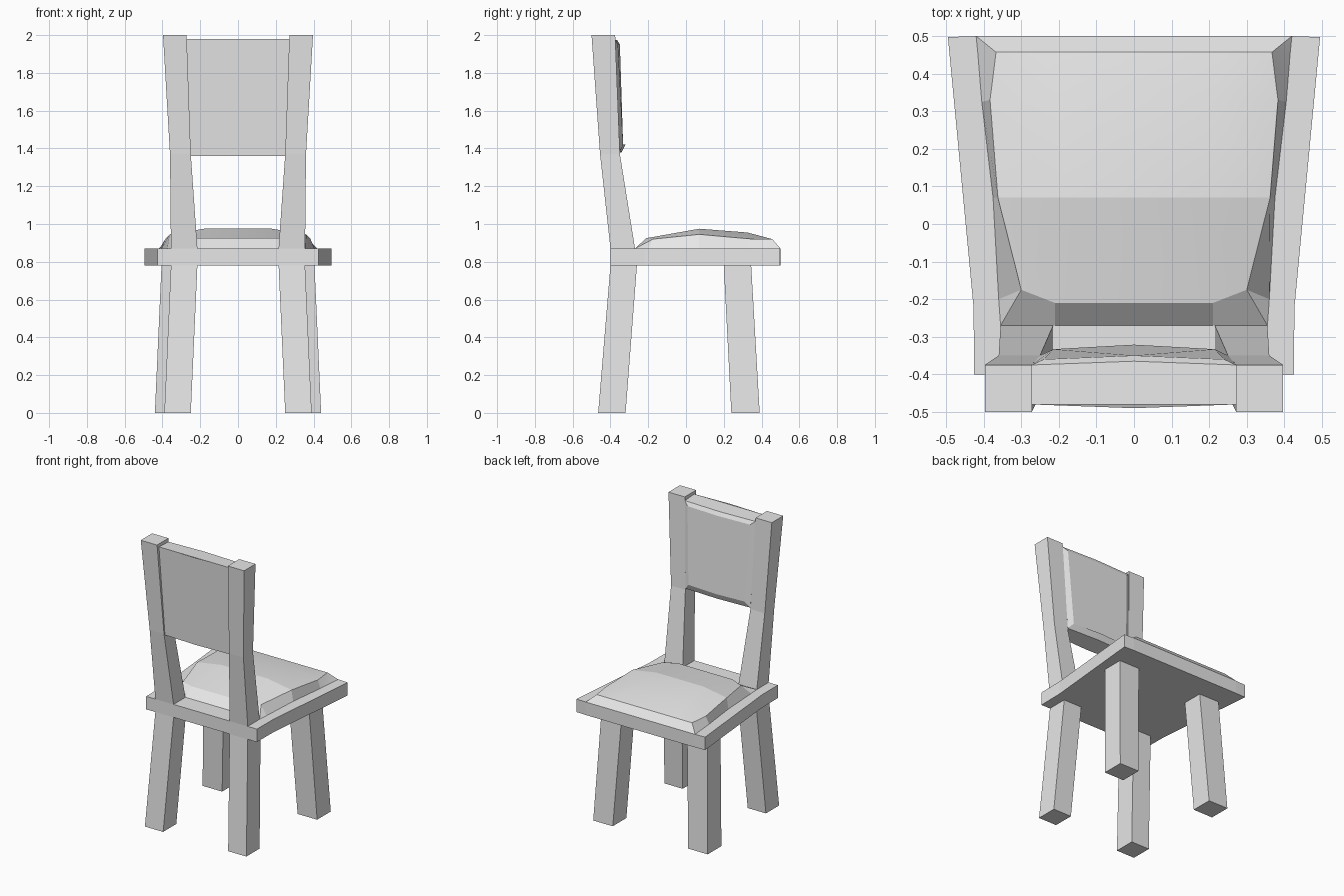
import bpy
import bmesh

cube = bpy.data.objects.get("Cube")
if cube:
    bpy.data.objects.remove(cube, do_unlink=True)

grey = bpy.data.materials.new("plain grey")
grey.use_nodes = True
colour = (0.8, 0.8, 0.8, 1)
grey.diffuse_color = colour
grey.node_tree.nodes["Principled BSDF"].inputs["Base Color"].default_value = colour


def loft(name, rings, smooth=None):
    """Skin a list of equal closed rings and cap both ends."""
    bm = bmesh.new()
    loops = [[bm.verts.new(p) for p in ring] for ring in rings]
    n = len(loops[0])
    for low, high in zip(loops, loops[1:]):
        for i in range(n):
            j = (i + 1) % n
            bm.faces.new((low[i], low[j], high[j], high[i]))
    bm.faces.new(loops[0][::-1])
    bm.faces.new(loops[-1])
    return finish(name, bm, smooth)


def finish(name, bm, smooth=None):
    bmesh.ops.recalc_face_normals(bm, faces=bm.faces)
    mesh = bpy.data.meshes.new(name)
    bm.to_mesh(mesh)
    bm.free()
    mesh.materials.append(grey)
    obj = bpy.data.objects.new(name, mesh)
    bpy.context.collection.objects.link(obj)
    if smooth:
        bpy.ops.object.select_all(action='DESELECT')
        obj.select_set(True)
        bpy.context.view_layer.objects.active = obj
        bpy.ops.object.shade_smooth_by_angle(angle=smooth)
    return obj


def bar(name, sections):
    """Square bar through (z, inner x, outer x, back y, front y) sections, on both sides."""
    for side, s in (("left", 1), ("right", -1)):
        loft(f"{side}_{name}", [[(s * a, b, z), (s * c, b, z), (s * c, f, z), (s * a, f, z)]
                                for z, a, c, b, f in sections])


def mirrored(half):
    """Close a half outline of (x, y) points by mirroring it in x."""
    return half + [(-x, y) for x, y in reversed(half)]


# Legs and back posts
bar("rear_leg", [(0, 0.25, 0.39, -0.465, -0.32), (0.78, 0.215, 0.355, -0.40, -0.26)])
bar("front_leg", [(0, 0.29, 0.44, 0.24, 0.39), (0.78, 0.25, 0.405, 0.20, 0.345)])
bar("back_post", [(0.87, 0.215, 0.355, -0.40, -0.27),
                  (1.37, 0.25, 0.36, -0.455, -0.35),
                  (2.0, 0.272, 0.397, -0.50, -0.375)])

# Seat board, wider at the front
plan = mirrored([(0.425, -0.40), (0.427, -0.22), (0.495, 0.497), (0.42, 0.50)])
loft("seat_board", [[(x, y, z) for x, y in plan] for z in (0.78, 0.87)])

# Padded cushion: cross rows from back to front, each a mirrored half profile
rows = [
    [(0.355, -0.27, 0.87), (0.355, -0.27, 0.87), (0.21, -0.27, 0.87)],
    [(0.36, -0.20, 0.87), (0.30, -0.175, 0.92), (0.21, -0.21, 0.925)],
    [(0.375, 0.07, 0.87), (0.362, 0.07, 0.945), (0.18, 0.07, 0.975)],
    [(0.405, 0.325, 0.87), (0.383, 0.33, 0.922), (0.20, 0.325, 0.955)],
    [(0.416, 0.46, 0.87), (0.367, 0.457, 0.92), (0.25, 0.457, 0.92)],
    [(0.42, 0.50, 0.87), (0.42, 0.50, 0.87), (0.25, 0.50, 0.87)],
]
bm = bmesh.new()
grid = [[bm.verts.new(p) for p in row + [(-x, y, z) for x, y, z in reversed(row)]]
        for row in rows]
for r, s in zip(grid, grid[1:]):
    for i in range(len(r) - 1):
        bm.faces.new((r[i], r[i + 1], s[i + 1], s[i]))
bmesh.ops.remove_doubles(bm, verts=bm.verts, dist=0.0005)
finish("seat_cushion", bm, 0.2)


# Backrest panel, bowed on both faces, with a bevelled front
def panel_ring(top, bottom):
    (xt, yt, zt, bt), (xb, yb, zb, bb) = top, bottom
    return [(xt, yt, zt), (0, yt + bt, zt), (-xt, yt, zt),
            (-xb, yb, zb), (0, yb + bb, zb), (xb, yb, zb)]


loft("backrest", [
    panel_ring((0.272, -0.48, 1.98, -0.01), (0.25, -0.445, 1.36, -0.01)),
    panel_ring((0.272, -0.375, 1.975, 0.01), (0.25, -0.35, 1.38, 0.01)),
    panel_ring((0.24, -0.36, 1.95, 0.01), (0.215, -0.333, 1.42, 0.012)),
], 0.35)
